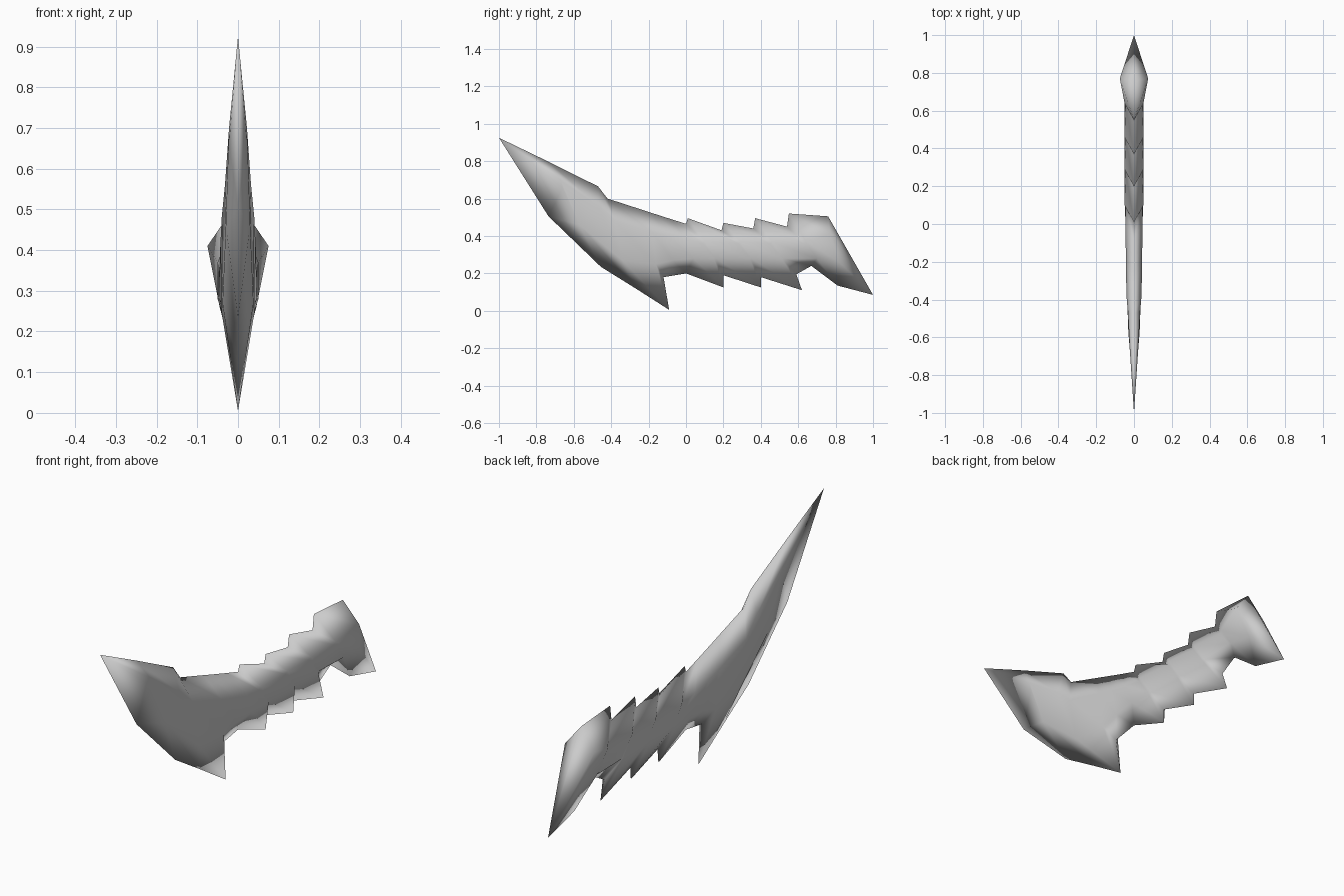
import bpy
import bmesh

cube = bpy.data.objects.get("Cube")
if cube:
    bpy.data.objects.remove(cube, do_unlink=True)

grey = bpy.data.materials.new("stone_grey")
grey.use_nodes = True
colour = (0.6, 0.6, 0.6, 1)
grey.diffuse_color = colour
grey.node_tree.nodes["Principled BSDF"].inputs["Base Color"].default_value = colour


def ring(top, upper, lower, bottom):
    """Half cross-section: top edge, two side ridge points, bottom edge."""
    return [(0, *top), upper, lower, (0, *bottom)]


def point(y, z):
    """Ring closed to a single point."""
    return [(0, y, z)] * 4


def step(top_y, top_z, rise, side_y, bottom_rear, bottom_front):
    """Pair of rings making one slanted overlap around the grip."""
    low_y = side_y + 0.06
    return [
        ring((top_y, top_z), (0.044, side_y, 0.36), (0.05, low_y, 0.28), bottom_rear),
        ring((top_y + 0.01, top_z + rise), (0.05, side_y + 0.01, 0.37),
             (0.044, low_y + 0.01, 0.28), bottom_front),
    ]


# Blade with a bevelled cutting edge, ending in the guard spike
blade = [
    point(-1, 0.925),
    ring((-0.735, 0.797), (0.022, -0.67, 0.7), (0.022, -0.66, 0.66), (-0.735, 0.505)),
    ring((-0.47, 0.665), (0.032, -0.47, 0.56), (0.03, -0.57, 0.46), (-0.455, 0.235)),
    ring((-0.42, 0.6), (0.04, -0.38, 0.48), (0.038, -0.34, 0.27), (-0.27, 0.12)),
    ring((-0.25, 0.545), (0.043, -0.18, 0.42), (0.041, -0.16, 0.25), (-0.09, 0.005)),
    ring((-0.18, 0.522), (0.044, -0.1, 0.4), (0.041, -0.07, 0.27), (-0.12, 0.18)),
    ring((-0.08, 0.49), (0.045, 0, 0.38), (0.046, 0.04, 0.28), (0, 0.2)),
]

# Grip made of overlapping slanted segments
grip = (
    step(0, 0.465, 0.03, 0.09, (0.2, 0.125), (0.2, 0.19))
    + step(0.19, 0.43, 0.04, 0.28, (0.4, 0.125), (0.4, 0.18))
    + step(0.36, 0.44, 0.055, 0.45, (0.62, 0.11), (0.59, 0.195))
    + step(0.54, 0.45, 0.07, 0.63, (0.67, 0.24), (0.67, 0.24))
)

# Pommel hooking down to a point
pommel = [
    ring((0.76, 0.505), (0.075, 0.77, 0.41), (0.045, 0.82, 0.26), (0.81, 0.135)),
    point(1, 0.085),
]

# Skin the rings into one half, then mirror it
bm = bmesh.new()
rows = [[bm.verts.new(co) for co in r] for r in blade + grip + pommel]
for a, b in zip(rows, rows[1:]):
    for i in range(3):
        bm.faces.new((a[i], a[i + 1], b[i + 1], b[i]))
bmesh.ops.remove_doubles(bm, verts=bm.verts, dist=0.001)
for face in bm.faces:
    face.smooth = True
mesh = bpy.data.meshes.new("dagger")
bm.to_mesh(mesh)
bm.free()
mesh.materials.append(grey)

dagger = bpy.data.objects.new("dagger", mesh)
bpy.context.collection.objects.link(dagger)
mirror = dagger.modifiers.new("mirror", "MIRROR")
mirror.use_axis[0] = True
mirror.use_clip = True
